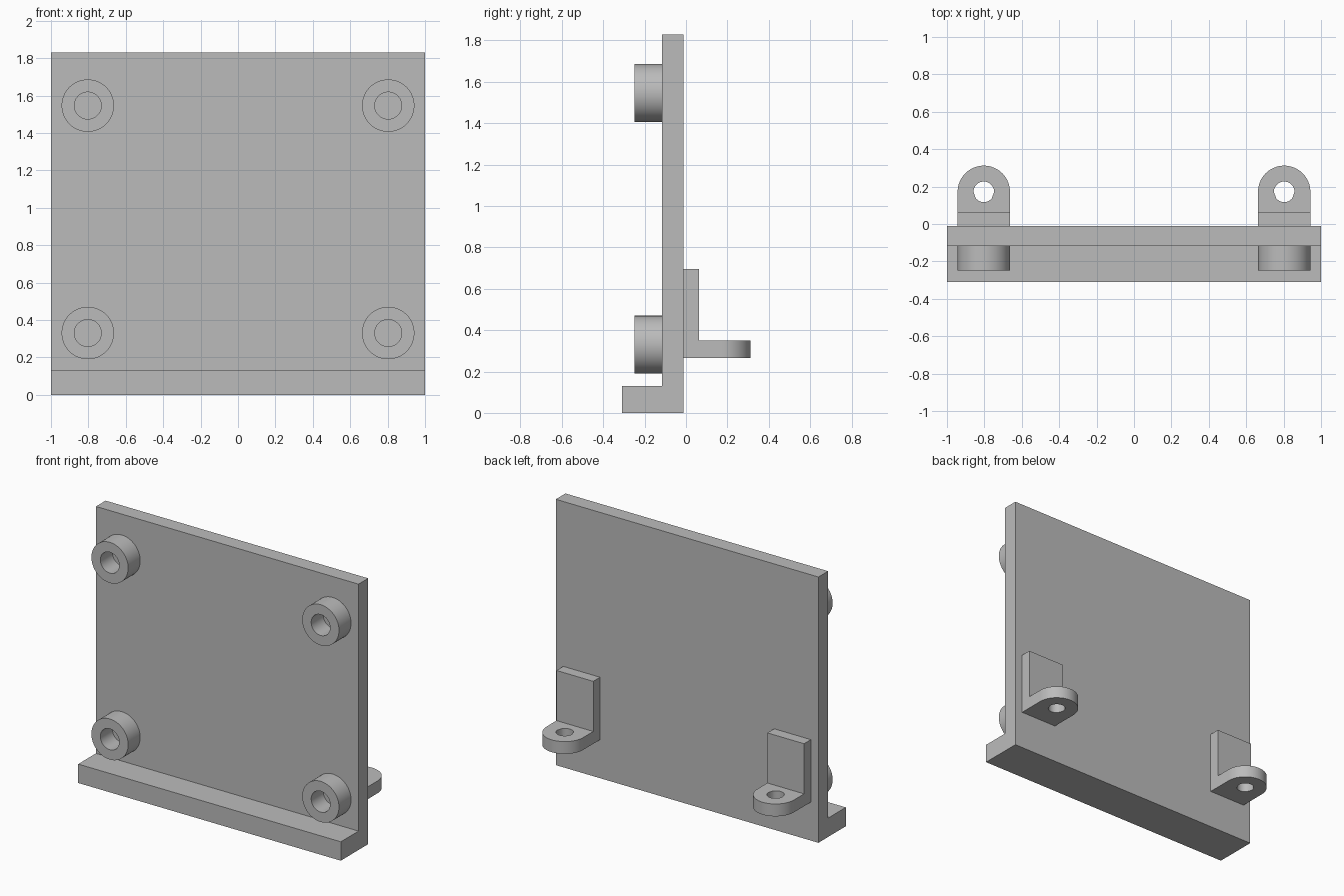
import bpy
import math

if "Cube" in bpy.data.objects:
    bpy.data.objects.remove(bpy.data.objects["Cube"], do_unlink=True)

# Single plain grey
grey = bpy.data.materials.new("plain grey")
grey.use_nodes = True
colour = (0.5, 0.5, 0.5, 1)
grey.diffuse_color = colour
grey.node_tree.nodes["Principled BSDF"].inputs["Base Color"].default_value = colour

FRONT, BACK = -0.117, -0.012   # faces of the panel
SIDE = 0.803                   # x of bosses and brackets
R = 0.14                       # boss radius and bracket half width


def circle(cx, cy, r, start=0.0, sweep=math.tau, n=64):
    count = n if sweep == math.tau else n + 1
    return [(cx + r * math.cos(start + sweep * i / n),
             cy + r * math.sin(start + sweep * i / n)) for i in range(count)]


def extrude(name, loops, place, low, high):
    """Extrude an outline (and optional hole outline) from low to high."""
    n = len(loops[0])
    verts = [place(u, v, h) for loop in loops for h in (low, high) for u, v in loop]
    faces = []
    for k in range(len(loops)):
        base = 2 * n * k
        faces += [(base + i, base + (i + 1) % n, base + n + (i + 1) % n, base + n + i)
                  for i in range(n)]
    if len(loops) == 1:
        faces += [tuple(range(n)), tuple(range(n, 2 * n))]
    else:
        for off in (0, n):
            faces += [(off + i, off + (i + 1) % n,
                       off + 2 * n + (i + 1) % n, off + 2 * n + i) for i in range(n)]
    mesh = bpy.data.meshes.new(name)
    mesh.from_pydata(verts, [], faces)
    mesh.materials.append(grey)
    obj = bpy.data.objects.new(name, mesh)
    bpy.context.collection.objects.link(obj)
    bpy.ops.object.select_all(action="DESELECT")
    obj.select_set(True)
    bpy.context.view_layer.objects.active = obj
    bpy.ops.object.mode_set(mode="EDIT")
    bpy.ops.mesh.select_all(action="SELECT")
    bpy.ops.mesh.normals_make_consistent(inside=False)
    bpy.ops.object.mode_set(mode="OBJECT")
    bpy.ops.object.shade_smooth_by_angle(angle=math.radians(30))
    return obj


def along_x(u, v, h):
    return (h, u, v)


def along_y(u, v, h):
    return (u, h, v)


def along_z(u, v, h):
    return (u, v, h)


# Panel with its front foot ledge, one L-shaped profile
extrude("panel_with_ledge",
        [[(-0.31, 0), (BACK, 0), (BACK, 1.83), (FRONT, 1.83), (FRONT, 0.13), (-0.31, 0.13)]],
        along_x, -1, 1)

for side, x in (("left", SIDE), ("right", -SIDE)):
    # Hollow round bosses on the front
    for level, z in (("lower", 0.33), ("upper", 1.546)):
        extrude(f"{level}_{side}_boss", [circle(x, z, R), circle(x, z, 0.072)],
                along_y, -0.248, FRONT)

    # Bracket upright on the back
    extrude(f"{side}_bracket_upright",
            [[(BACK, 0.35), (0.062, 0.35), (0.062, 0.695), (BACK, 0.695)]],
            along_x, x - R, x + R)

    # Bracket base block and rounded lug with a round hole
    cy, wall = 0.172, 0.062
    lug_edge = ([(x + R, wall)] + circle(x, cy, R, 0, math.pi, 32) + [(x - R, wall)])
    # Straight rear edge is split so each outline point pairs with a hole point
    lug_edge += [(x - R + 2 * R * i / 16, wall) for i in range(1, 16)]
    hole = [(x + 0.055 * math.cos(a), cy + 0.055 * math.sin(a))
            for a in (math.atan2(v - cy, u - x) for u, v in lug_edge)]
    extrude(f"{side}_bracket_lug", [lug_edge, hole], along_z, 0.265, 0.35)
    extrude(f"{side}_bracket_base",
            [[(BACK, 0.265), (wall, 0.265), (wall, 0.35), (BACK, 0.35)]],
            along_x, x - R, x + R)
